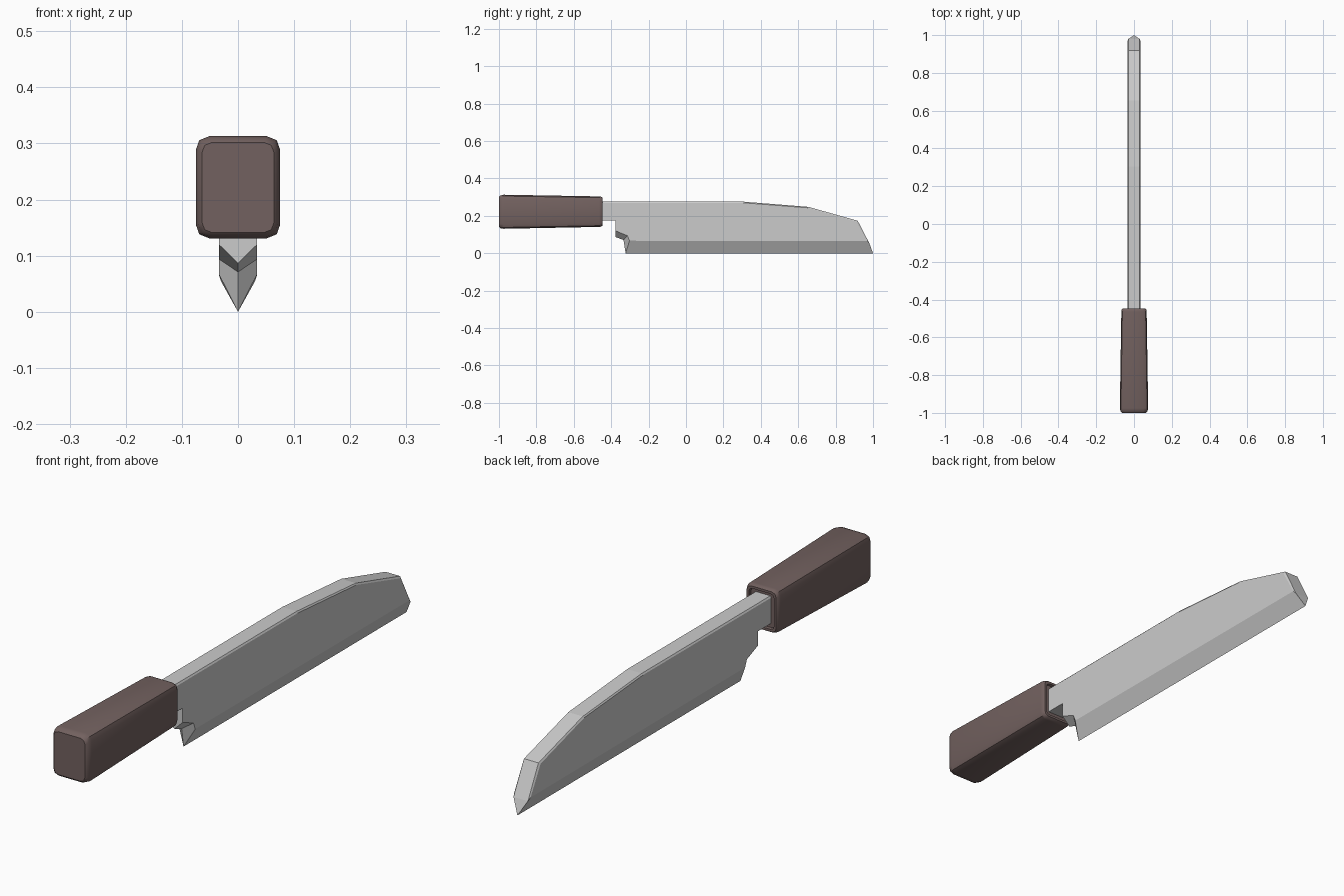
import bpy, bmesh, math

if "Cube" in bpy.data.objects:
    bpy.data.objects.remove(bpy.data.objects["Cube"])


def finish(name, bm):
    bmesh.ops.recalc_face_normals(bm, faces=bm.faces[:])
    mesh = bpy.data.meshes.new(name)
    bm.to_mesh(mesh)
    bm.free()
    obj = bpy.data.objects.new(name, mesh)
    bpy.context.collection.objects.link(obj)
    return obj


# Blade: flat cheeks, chamfered spine, ground edge and a V-shaped heel notch
HALF, SPINE_HALF = 0.034, 0.030
tang = [(-0.46, 0.174), (-0.377, 0.174)]
notch_side = [(-0.377, 0.12), (-0.313, 0.094), (-0.302, 0.067)]
notch_mid = [(-0.377, 0.087), (-0.334, 0.071), (-0.323, 0)]
cheek_top = [(0.970, 0.065), (0.911, 0.169), (0.652, 0.243), (0.304, 0.270), (-0.46, 0.270)]
spine = [(0.980, 0.054), (0.918, 0.174), (0.655, 0.248), (0.305, 0.276), (-0.46, 0.276)]

bm = bmesh.new()


def points(x, profile):
    return [bm.verts.new((x, y, z)) for y, z in profile]


mid = points(0, notch_mid)
tip = bm.verts.new((0, 1, 0))
sides = []
for s in (-1, 1):
    t, n, c = (points(s * HALF, p) for p in (tang, notch_side, cheek_top))
    sp = points(s * SPINE_HALF, spine)
    bm.faces.new(t + n + c)
    for i in range(4):
        bm.faces.new((c[i], c[i + 1], sp[i + 1], sp[i]))
    for i in range(2):
        bm.faces.new((n[i], n[i + 1], mid[i + 1], mid[i]))
    bm.faces.new((n[2], c[0], tip, mid[2]))
    bm.faces.new((c[0], sp[0], tip))
    sides.append((t, n, c, sp))
(t0, n0, c0, s0), (t1, n1, c1, s1) = sides
for i in range(4):
    bm.faces.new((s0[i], s0[i + 1], s1[i + 1], s1[i]))
bm.faces.new((s0[0], s1[0], tip))
bm.faces.new((t0[0], t0[1], t1[1], t1[0]))
bm.faces.new((t0[1], n0[0], mid[0], n1[0], t1[1]))
bm.faces.new((t0[0], c0[4], s0[4], s1[4], c1[4], t1[0]))
finish("blade", bm)


# Handle: lofted rounded rectangles with a shallow socket around the tang
def ring(bm, y, hx, z0, z1, r):
    cz, hz = (z0 + z1) / 2, (z1 - z0) / 2
    corner = [(hx, hz - r), (hx - 0.25 * r, hz - 0.3 * r), (hx - r, hz)]
    quarter = [(x, z) for x, z in corner]
    loop = quarter + [(-x, z) for x, z in reversed(quarter)]
    loop += [(-x, -z) for x, z in quarter] + [(x, -z) for x, z in reversed(quarter)]
    return [bm.verts.new((x, y, cz + z)) for x, z in loop]


sections = [
    (-1.000, 0.064, 0.141, 0.302, 0.018),
    (-0.993, 0.071, 0.134, 0.309, 0.022),
    (-0.975, 0.075, 0.131, 0.313, 0.024),
    (-0.465, 0.067, 0.141, 0.304, 0.022),
    (-0.455, 0.066, 0.142, 0.303, 0.021),
    (-0.447, 0.061, 0.147, 0.298, 0.018),
    (-0.447, 0.052, 0.156, 0.289, 0.014),
    (-0.457, 0.050, 0.158, 0.287, 0.013),
]
bm = bmesh.new()
rings = [ring(bm, *s) for s in sections]
for a, b in zip(rings, rings[1:]):
    for i in range(len(a)):
        j = (i + 1) % len(a)
        bm.faces.new((a[i], a[j], b[j], b[i]))
bm.faces.new(rings[0])
bm.faces.new(rings[-1])
handle = finish("handle", bm)
wood = bpy.data.materials.new("brown_handle")
wood.diffuse_color = (0.17, 0.12, 0.115, 1)
wood.use_nodes = True
wood.node_tree.nodes["Principled BSDF"].inputs["Base Color"].default_value = wood.diffuse_color
handle.data.materials.append(wood)
bpy.context.view_layer.objects.active = handle
handle.select_set(True)
bpy.ops.object.shade_smooth_by_angle(angle=math.radians(40))
